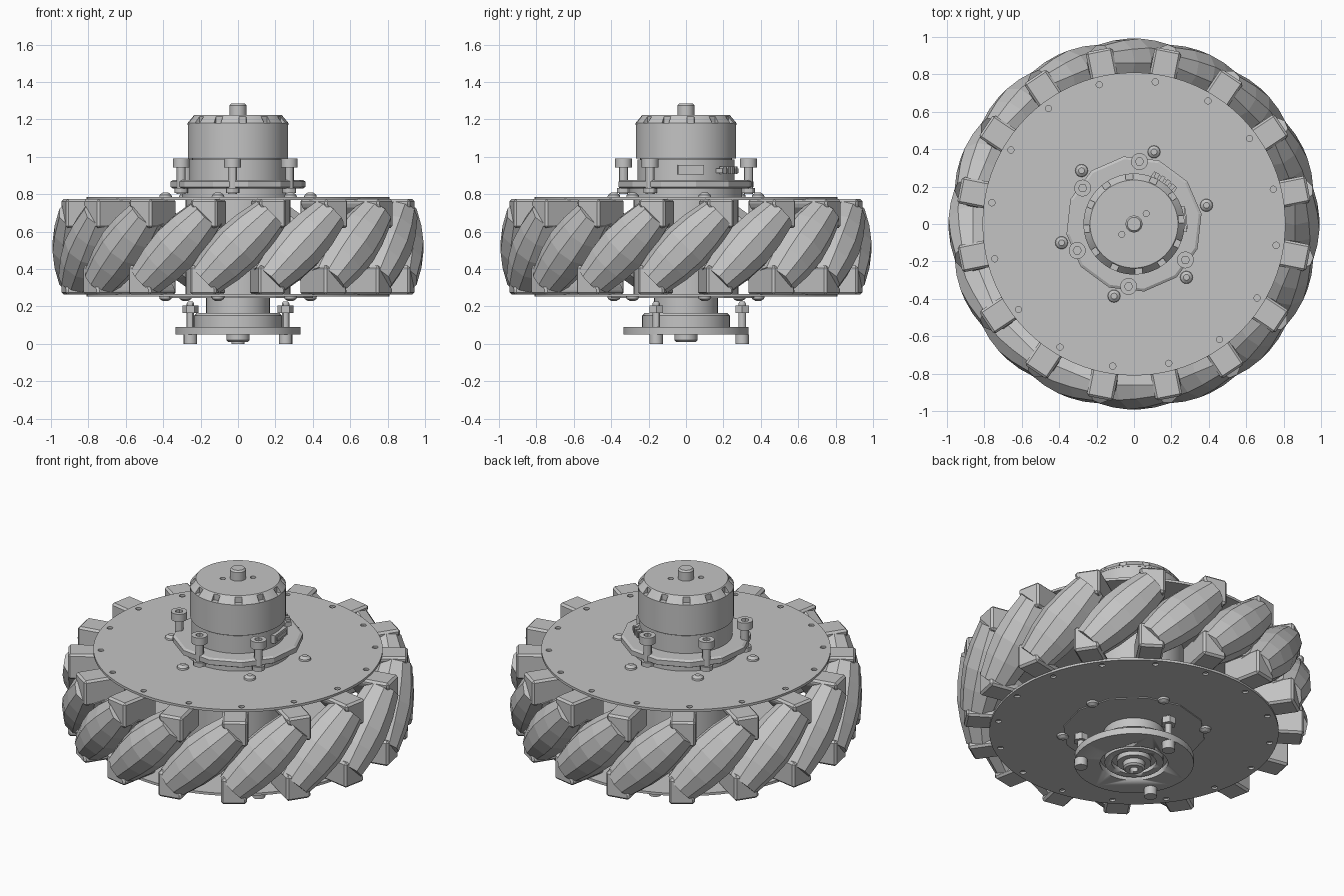
import bpy, bmesh, math
from mathutils import Matrix, Vector

old = bpy.data.objects.get("Cube")
if old:
    bpy.data.objects.remove(old, do_unlink=True)

grey = bpy.data.materials.new("light grey metal")
grey.use_nodes = True
colour = (0.55, 0.55, 0.55, 1)
grey.diffuse_color = colour
grey.node_tree.nodes["Principled BSDF"].inputs["Base Color"].default_value = colour

COUNT = 16
STEP = math.tau / COUNT
MID = 0.518          # height of the wheel's middle plane


def finish(bm, name, smooth=False):
    bmesh.ops.recalc_face_normals(bm, faces=bm.faces)
    mesh = bpy.data.meshes.new(name)
    bm.to_mesh(mesh)
    bm.free()
    ob = bpy.data.objects.new(name, mesh)
    bpy.context.collection.objects.link(ob)
    mesh.materials.append(grey)
    if smooth:
        activate(ob)
        bpy.ops.object.shade_smooth_by_angle(angle=math.radians(30))
    return ob


def activate(ob):
    bpy.ops.object.select_all(action='DESELECT')
    bpy.context.view_layer.objects.active = ob
    ob.select_set(True)


def add_lathe(bm, profile, sides, matrix=Matrix()):
    """Revolve (radius, height) pairs about z and close both ends."""
    rings = []
    for r, z in profile:
        rings.append([bm.verts.new(matrix @ Vector((r * math.cos(a), r * math.sin(a), z)))
                      for a in (math.tau * i / sides for i in range(sides))])
    for low, high in zip(rings, rings[1:]):
        for i in range(sides):
            j = (i + 1) % sides
            bm.faces.new((low[i], low[j], high[j], high[i]))
    bm.faces.new(rings[0][::-1])
    bm.faces.new(rings[-1])


def lathe(name, profile, sides=64, smooth=True, spots=((0, 0),), turn=0):
    bm = bmesh.new()
    for x, y in spots:
        add_lathe(bm, profile, sides, Matrix.Translation((x, y, 0)) @ Matrix.Rotation(turn, 4, 'Z'))
    return finish(bm, name, smooth)


def rod(r, z0, z1):
    return [(r, z0), (r, z1)]


def ring_spots(radius, degrees):
    return [(radius * math.cos(math.radians(d)), radius * math.sin(math.radians(d))) for d in degrees]


def cut(ob, cutter):
    mod = ob.modifiers.new("cut", 'BOOLEAN')
    mod.object = cutter
    mod.solver = 'EXACT'
    activate(ob)
    bpy.ops.object.modifier_apply(modifier=mod.name)
    bpy.data.objects.remove(cutter, do_unlink=True)


def boxes(name, size, placements):
    bm = bmesh.new()
    for m in placements:
        bmesh.ops.create_cube(bm, size=1, matrix=m @ Matrix.Diagonal((*size, 1)))
    return finish(bm, name)


def around(angle, radius, z):
    return Matrix.Rotation(angle, 4, 'Z') @ Matrix.Translation((radius, 0, z))


# Side plates with a ring of small holes
hole_spots = ring_spots(0.768, [14 + 22.5 * i for i in range(COUNT)])
for name, z0, z1 in (("top_plate", 0.77, 0.785), ("bottom_plate", 0.252, 0.267)):
    plate = lathe(name, rod(0.81, z0, z1), 96)
    cut(plate, lathe("hole_cutter", rod(0.017, z0 - 0.05, z1 + 0.05), 12, False, hole_spots))
lathe("inner_hub", rod(0.28, 0.26, 0.775), 48)
lathe("bottom_cover", rod(0.4, 0.246, 0.255), 12, False)

# Tilted barrel rollers and their pins
barrel = [(0.10, -0.255), (0.127, -0.12), (0.138, 0), (0.127, 0.12), (0.10, 0.255)]
rollers, pins = bmesh.new(), bmesh.new()
for i in range(COUNT):
    place = (Matrix.Rotation(i * STEP, 4, 'Z') @ Matrix.Translation((0, -0.86, MID))
             @ Matrix.Rotation(math.radians(45), 4, 'Y'))
    add_lathe(rollers, barrel, 10, place)
    add_lathe(pins, rod(0.03, -0.29, 0.29), 8, place)
finish(rollers, "rollers")
finish(pins, "roller_pins")

# Wedge brackets that hold the roller ends, turned over for the lower side
wedge = [(-0.07, 0.255), (0.075, 0.255), (0.075, 0.10), (0.045, 0.10), (-0.07, 0.22)]
brackets = bmesh.new()
for i in range(COUNT):
    for flip in (0, math.pi):
        m = (Matrix.Translation((0, 0, MID)) @ Matrix.Rotation((i + 0.5) * STEP, 4, 'Z')
             @ Matrix.Rotation(flip, 4, 'Y'))
        near = [brackets.verts.new(m @ Vector((t, -0.95, z))) for t, z in wedge]
        far = [brackets.verts.new(m @ Vector((t, -0.70, z))) for t, z in wedge]
        brackets.faces.new(near)
        brackets.faces.new(far[::-1])
        for a in range(len(wedge)):
            b = (a + 1) % len(wedge)
            brackets.faces.new((near[a], far[a], far[b], near[b]))
bracket_ob = finish(brackets, "roller_brackets")
bevel = bracket_ob.modifiers.new("soft edges", 'BEVEL')
bevel.width = 0.012
bevel.segments = 1

# Dome screws on both plates
dome_spots = ring_spots(0.4, [14.5 + 60 * i for i in range(6)])
lathe("top_dome_screws", [(0.035, 0.78), (0.032, 0.795), (0.016, 0.808)], 16, True, dome_spots)
lathe("bottom_dome_screws", [(0.016, 0.23), (0.032, 0.24), (0.035, 0.256)], 16, True, dome_spots)

# Motor mount flange with its cap screws
lathe("flange_spacer", rod(0.30, 0.78, 0.832), 48)
lathe("motor_flange", [(0.35, 0.83), (0.365, 0.838), (0.365, 0.868), (0.35, 0.876)], 12, False, turn=0.15)
screw_spots = ring_spots(0.335, [85 + 60 * i for i in range(5)])
lathe("flange_screw_stems", rod(0.024, 0.80, 0.95), 12, True, screw_spots)
lathe("flange_screw_collars", rod(0.036, 0.805, 0.832), 12, True, screw_spots)
heads = lathe("flange_screw_heads", rod(0.045, 0.943, 0.99), 20, True, screw_spots)
cut(heads, lathe("socket_cutter", rod(0.022, 0.965, 1.05), 6, False, screw_spots))

# Motor body, rotor can, slotted cap and shaft
lathe("motor_base", rod(0.26, 0.87, 0.985))
lathe("motor_can", rod(0.268, 0.99, 1.175))
lathe("can_gap", rod(0.245, 0.98, 0.995))
cap = lathe("motor_cap", [(0.27, 1.17), (0.27, 1.18), (0.235, 1.222)])
cut(cap, boxes("slot_cutter", (0.045, 0.04, 0.06),
               [around(math.tau * i / 12 + 0.1, 0.262, 1.21) for i in range(12)]))
cut(cap, lathe("cap_hole_cutter", rod(0.016, 1.19, 1.3), 12, False, ((0.065, 0.055), (-0.065, -0.055))))
lathe("motor_shaft", [(0.045, 1.2), (0.045, 1.275), (0.036, 1.285)], 24)

# Small connectors on the motor's side
boxes("flat_connector", (0.03, 0.14, 0.05), [around(0.1, 0.262, 0.93)])
boxes("connector_slot", (0.006, 0.11, 0.022), [around(0.1, 0.28, 0.93)])
boxes("wire_connector", (0.04, 0.15, 0.025), [around(0.95, 0.272, 0.925)])
boxes("wire_terminals", (0.03, 0.022, 0.04),
      [around(0.95 + d, 0.285, 0.928) for d in (-0.18, -0.06, 0.06, 0.18)])

# Lower bearing hub: neck, disc, ring plate and collar
lathe("hub_neck", rod(0.17, 0.15, 0.255), 48)
lathe("hub_disc", [(0.235, 0.088), (0.235, 0.15), (0.22, 0.165)], 48)
ring = lathe("ring_plate", rod(0.335, 0.05, 0.09), 48)
cut(ring, lathe("bore_cutter", rod(0.19, 0.0, 0.085), 48))
race = lathe("bearing_race", rod(0.165, 0.055, 0.09), 48)
cut(race, lathe("race_cutter", rod(0.125, 0.0, 0.08), 48))
lathe("bearing_inner", rod(0.095, 0.05, 0.09), 32)
collar = lathe("shaft_collar", [(0.052, 0.01), (0.062, 0.02), (0.062, 0.06)], 24)
cut(collar, lathe("collar_bore", rod(0.025, -0.05, 0.04), 12))

# Three long screws with nuts through the ring plate
long_spots = ring_spots(0.3, (90, 212, 328))
lathe("long_screw_stems", [(0.02, 0.04), (0.02, 0.215), (0.014, 0.225)], 12, True, long_spots)
lathe("long_screw_heads", rod(0.036, 0.0, 0.05), 16, True, long_spots)
lathe("long_screw_nuts", rod(0.042, 0.165, 0.205), 6, False, long_spots)
